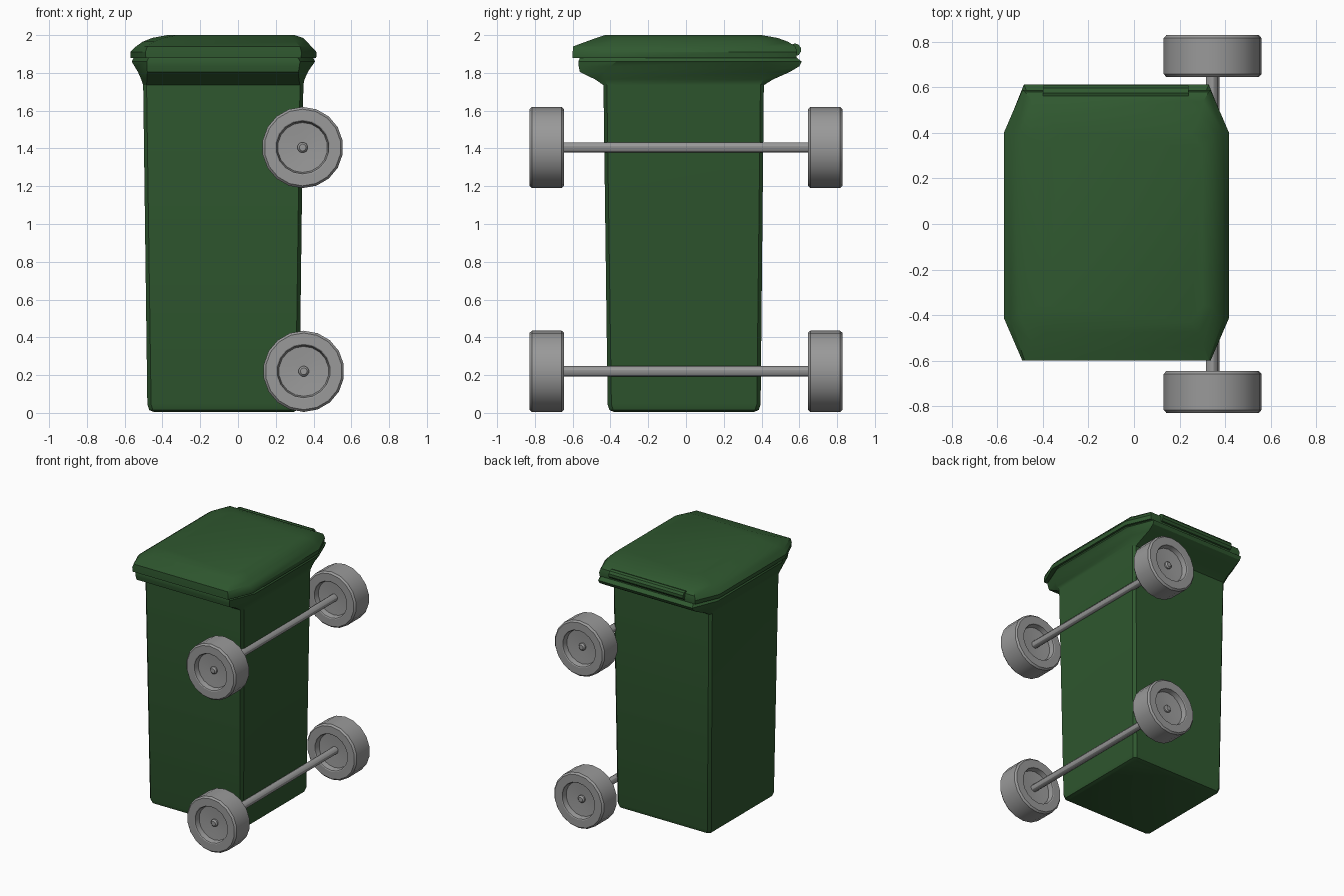
import bpy, bmesh, math

cube = bpy.data.objects.get("Cube")
if cube:
    bpy.data.objects.remove(cube, do_unlink=True)


def material(name, rgb):
    m = bpy.data.materials.new(name)
    m.use_nodes = True
    m.diffuse_color = (*rgb, 1)
    m.node_tree.nodes["Principled BSDF"].inputs["Base Color"].default_value = (*rgb, 1)
    return m


GREEN = material("bin green", (0.029, 0.098, 0.029))
GREY = material("wheel grey", (0.32, 0.32, 0.32))


def finish(name, bm, mat, angle=30):
    bmesh.ops.recalc_face_normals(bm, faces=bm.faces)
    mesh = bpy.data.meshes.new(name)
    bm.to_mesh(mesh)
    bm.free()
    mesh.materials.append(mat)
    ob = bpy.data.objects.new(name, mesh)
    bpy.context.collection.objects.link(ob)
    bpy.ops.object.select_all(action="DESELECT")
    ob.select_set(True)
    bpy.context.view_layer.objects.active = ob
    bpy.ops.object.shade_smooth_by_angle(angle=math.radians(angle))
    return ob


def loft(name, rings, mat):
    """Each ring is a corner-cut rectangle: z, x0, x1, y0, y1, cut x, cut y."""
    bm = bmesh.new()
    loops = []
    for z, x0, x1, y0, y1, cx, cy in rings:
        pts = [(x0 + cx, y0), (x1 - cx, y0), (x1, y0 + cy), (x1, y1 - cy),
               (x1 - cx, y1), (x0 + cx, y1), (x0, y1 - cy), (x0, y0 + cy)]
        loops.append([bm.verts.new((x, y, z)) for x, y in pts])
    for a, b in zip(loops, loops[1:]):
        for i in range(8):
            j = (i + 1) % 8
            bm.faces.new((a[i], a[j], b[j], b[i]))
    bm.faces.new(loops[0])
    bm.faces.new(loops[-1])
    return finish(name, bm, mat)


def lathe(name, profile, sides, axis, centre, mat):
    """Spin (radius, offset) points around the x or y axis."""
    bm = bmesh.new()
    loops = []
    for r, h in profile:
        loop = []
        for i in range(sides):
            a = 2 * math.pi * (i + 0.5) / sides
            u, v = r * math.cos(a), r * math.sin(a)
            p = (u, h, v) if axis == "y" else (h, u, v)
            loop.append(bm.verts.new([c + d for c, d in zip(centre, p)]))
        loops.append(loop)
    for a, b in zip(loops, loops[1:]):
        for i in range(sides):
            j = (i + 1) % sides
            bm.faces.new((a[i], a[j], b[j], b[i]))
    bm.faces.new(loops[0])
    bm.faces.new(loops[-1])
    return finish(name, bm, mat)


# Tapered body with rounded foot and flared collar
loft("bin_body", [
    (0.005, -0.445, 0.295, -0.38, 0.36, 0.02, 0.02),
    (0.015, -0.47, 0.315, -0.405, 0.385, 0.02, 0.02),
    (0.045, -0.48, 0.325, -0.415, 0.395, 0.02, 0.02),
    (1.735, -0.502, 0.346, -0.437, 0.412, 0.018, 0.018),
    (1.765, -0.512, 0.352, -0.48, 0.46, 0.03, 0.05),
    (1.805, -0.53, 0.37, -0.562, 0.55, 0.05, 0.13),
    (1.835, -0.548, 0.39, -0.568, 0.60, 0.065, 0.17),
    (1.86, -0.563, 0.408, -0.57, 0.613, 0.08, 0.2),
    (1.885, -0.55, 0.395, -0.56, 0.58, 0.08, 0.2),
], GREEN)

# Crowned lid with cut corners
loft("bin_lid", [
    (1.88, -0.568, 0.414, -0.6, 0.585, 0.08, 0.185),
    (1.91, -0.57, 0.416, -0.6, 0.588, 0.08, 0.185),
    (1.94, -0.54, 0.388, -0.598, 0.58, 0.06, 0.17),
    (1.965, -0.505, 0.365, -0.53, 0.54, 0.06, 0.14),
    (1.985, -0.455, 0.345, -0.475, 0.485, 0.06, 0.11),
    (2.0, -0.375, 0.3, -0.43, 0.4, 0.05, 0.07),
], GREEN)

# Rounded grip bar along the lid's rear edge
lathe("lid_handle", [(0.034, -0.4), (0.034, 0.24)], 10, "x", (0, 0.576, 1.922), GREEN)

# Tyre outline: inner face, tread, outer face, both sides dished
half = 0.092
side = [(0.03, 0.042), (0.132, 0.05), (0.14, half - 0.004), (0.146, half),
        (0.203, half), (0.215, half - 0.013)]
tyre = [(r, -h) for r, h in side] + list(reversed(side))

# Two axles, each carrying a pair of wheels
for label, x, z in (("lower", 0.348, 0.22), ("upper", 0.342, 1.405)):
    lathe(label + "_axle", [(0.018, -0.8), (0.028, -0.79), (0.028, 0.79), (0.018, 0.8)],
          12, "y", (x, 0, z), GREY)
    for end, y in (("front", -0.737), ("rear", 0.737)):
        lathe(f"{label}_{end}_wheel", tyre, 18, "y", (x, y, z), GREY)
